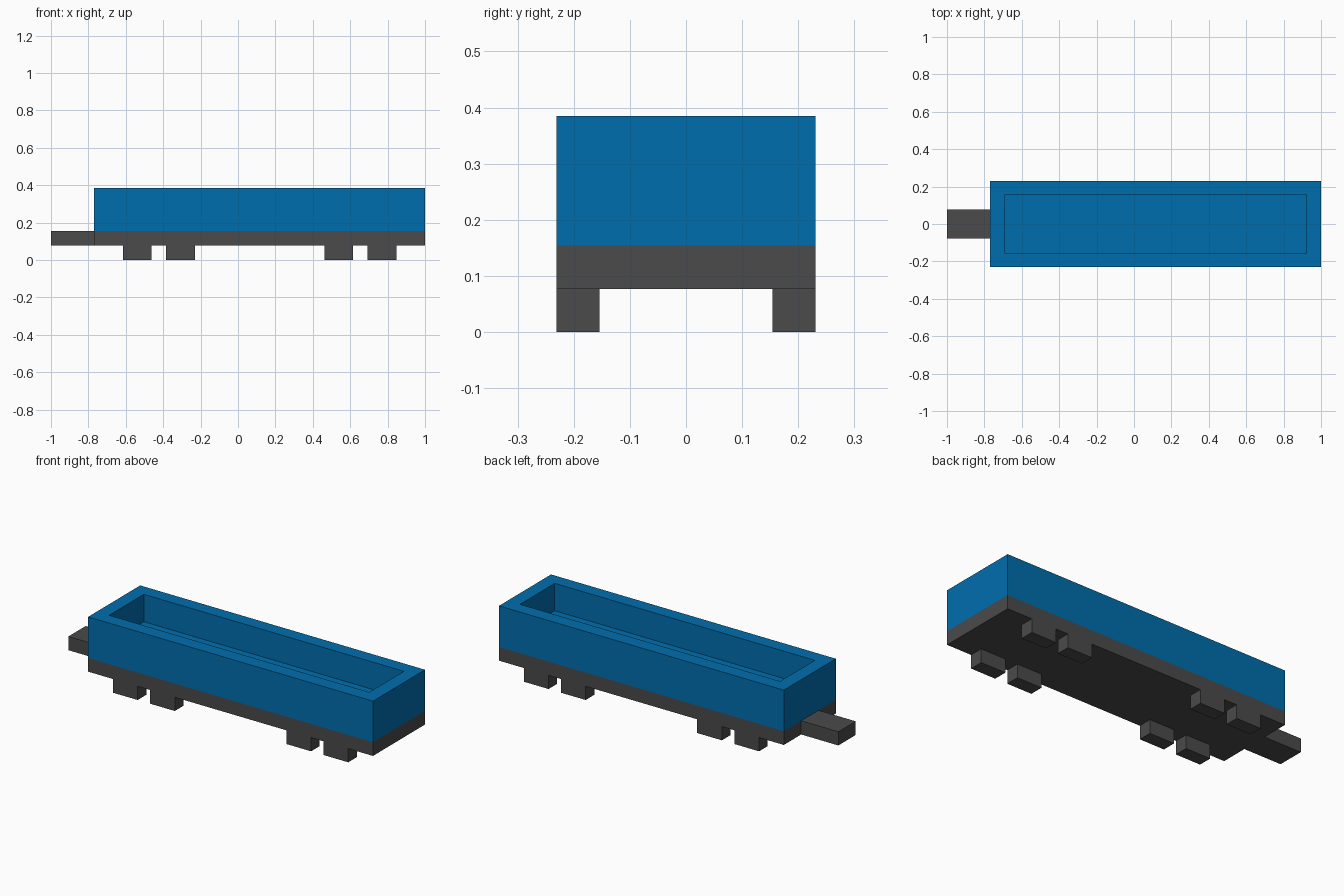
import bpy, bmesh
from mathutils import Vector

if "Cube" in bpy.data.objects:
    bpy.data.objects.remove(bpy.data.objects["Cube"])

U = 1 / 13  # module: the whole model is 26 modules long


def material(name, rgb):
    m = bpy.data.materials.new(name)
    m.diffuse_color = (*rgb, 1)
    m.use_nodes = True
    m.node_tree.nodes["Principled BSDF"].inputs["Base Color"].default_value = m.diffuse_color
    return m


blue = material("blue", (0.0, 0.155, 0.420))
grey = material("dark grey", (0.069, 0.069, 0.069))


def box(name, lo, hi, mat, edit=None):
    """Box between two corners given in modules."""
    lo, hi = Vector(lo) * U, Vector(hi) * U
    bm = bmesh.new()
    bmesh.ops.create_cube(bm, size=1)
    for v in bm.verts:
        v.co = (lo + hi) / 2 + v.co * (hi - lo)
    if edit:
        edit(bm)
    mesh = bpy.data.meshes.new(name)
    bm.to_mesh(mesh)
    bm.free()
    mesh.materials.append(mat)
    ob = bpy.data.objects.new(name, mesh)
    bpy.context.collection.objects.link(ob)
    return ob


def hollow(bm):
    """Leave a rim one module wide and sink a well two modules deep."""
    bm.normal_update()
    top = max(bm.faces, key=lambda f: f.calc_center_median().z)
    bmesh.ops.inset_region(bm, faces=[top], thickness=U, use_even_offset=True)
    floor = bmesh.ops.extrude_discrete_faces(bm, faces=[top])["faces"][0]
    for v in floor.verts:
        v.co.z -= 2 * U
    bmesh.ops.recalc_face_normals(bm, faces=bm.faces)


# open wagon tub
box("tub", (-10, -3, 2), (13, 3, 5), blue, hollow)

# chassis plate and coupling bar
box("chassis", (-10, -3, 1), (13, 3, 2), grey)
box("coupling_bar", (-13, -1, 1), (-10, 1, 2), grey)

# blocky wheels, four per side
for i, x in enumerate((-8, -5, 6, 9)):
    for side, y in (("front", -3), ("back", 2)):
        box(f"{side}_wheel_{i + 1}", (x, y, 0), (x + 2, y + 1, 1), grey)
